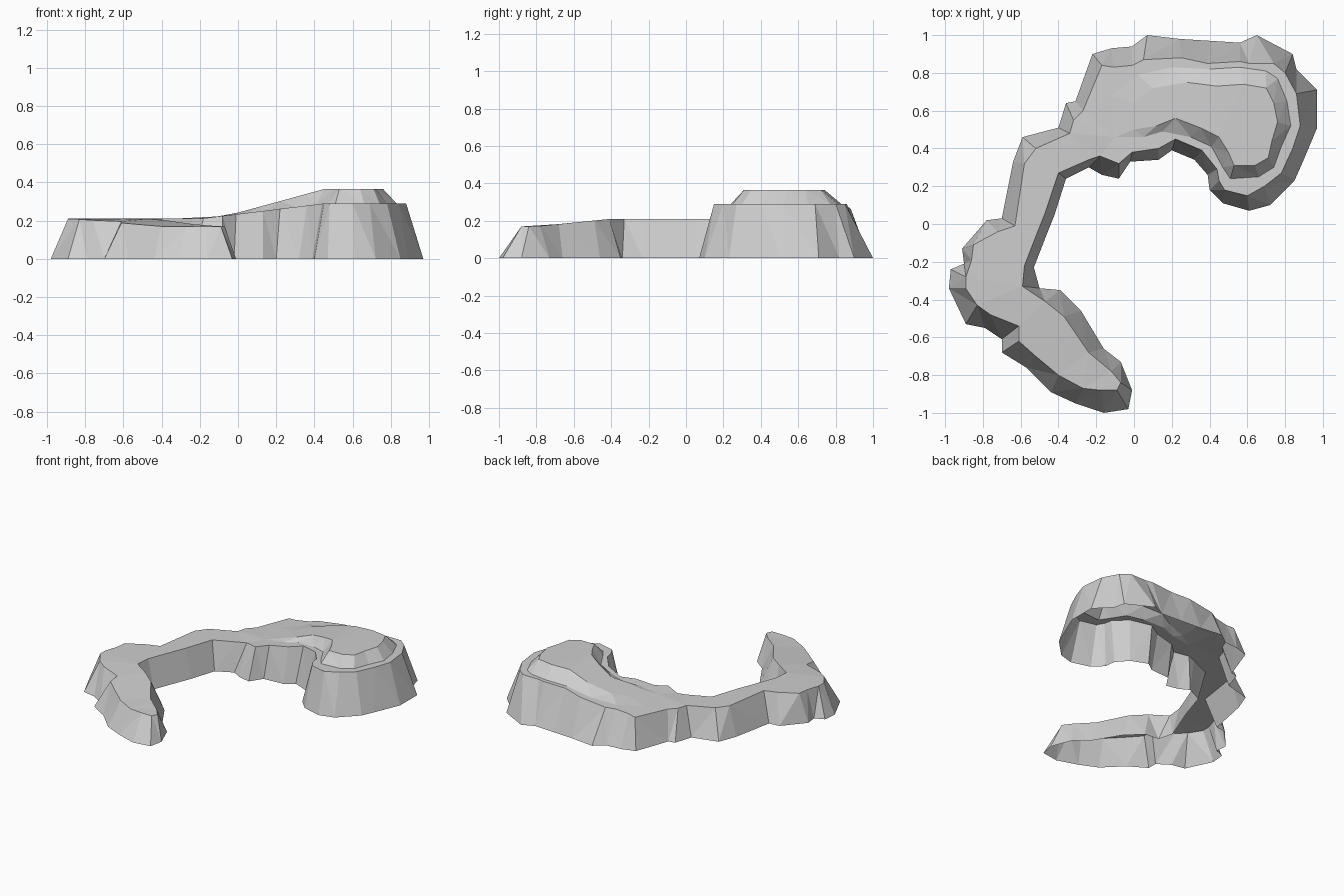
import bpy
import bmesh
from mathutils import Vector
from mathutils.geometry import delaunay_2d_cdt

default_cube = bpy.data.objects.get("Cube")
if default_cube:
    bpy.data.objects.remove(default_cube, do_unlink=True)

# Foot of the cliff on the ground, clockwise from the north-west corner
BASE_OUTLINE = [
    (-.22, .90), (-.12, .93), (-.01, .94), (.07, 1.0), (.24, .98), (.40, .97),
    (.56, .96), (.65, 1.0), (.84, .90), (.86, .82), (.97, .71), (.97, .51),
    (.89, .32), (.85, .23), (.72, .10), (.61, .07), (.47, .11), (.40, .18),
    (.39, .26), (.32, .34), (.20, .39), (.13, .34), (-.02, .33), (-.08, .24),
    (-.17, .26), (-.24, .30), (-.36, .24), (-.42, .05), (-.46, -.05),
    (-.53, -.23), (-.50, -.34), (-.39, -.35), (-.28, -.46), (-.16, -.66),
    (-.07, -.73), (-.01, -.88), (-.03, -.98), (-.16, -1.0), (-.31, -.95),
    (-.44, -.89), (-.57, -.76), (-.70, -.68), (-.70, -.61), (-.79, -.55),
    (-.89, -.53), (-.98, -.34), (-.97, -.24), (-.90, -.21), (-.91, -.13),
    (-.78, .02), (-.70, .03), (-.64, .33), (-.59, .46), (-.40, .51),
    (-.36, .64), (-.31, .65),
]

# Upper rim of the cliff, one point above each foot point
RIM_OUTLINE = [
    (-.17, .84), (-.11, .83), (-.01, .84), (.05, .87), (.25, .88), (.39, .85),
    (.56, .86), (.61, .85), (.74, .85), (.80, .80), (.86, .69), (.88, .52),
    (.84, .40), (.78, .27), (.69, .20), (.60, .15), (.48, .18), (.45, .23),
    (.44, .29), (.36, .39), (.22, .45), (.13, .40), (-.01, .38), (-.08, .32),
    (-.18, .36), (-.24, .34), (-.40, .27), (-.47, .06), (-.51, -.04),
    (-.58, -.22), (-.59, -.33), (-.47, -.41), (-.37, -.49), (-.24, -.68),
    (-.12, -.78), (-.07, -.84), (-.09, -.88), (-.17, -.88), (-.27, -.87),
    (-.40, -.80), (-.52, -.70), (-.61, -.62), (-.61, -.54), (-.76, -.48),
    (-.83, -.43), (-.89, -.34), (-.89, -.28), (-.86, -.19), (-.85, -.11),
    (-.72, -.04), (-.63, -.01), (-.58, .32), (-.52, .40), (-.34, .48),
    (-.32, .55), (-.27, .60),
]

# Foot and crest of the raised terrace on the large end
TERRACE_FOOT = [
    (-.10, .46), (.05, .46), (.15, .49), (.30, .46), (.41, .41), (.47, .30),
    (.51, .24), (.66, .25), (.74, .30), (.78, .41), (.83, .52), (.81, .65),
    (.76, .77), (.70, .81), (.56, .83), (.40, .82), (.20, .83), (.02, .79),
    (-.12, .68),
]
TERRACE_CREST = [
    (.0, .50), (.12, .52), (.22, .56), (.35, .51), (.45, .46), (.50, .38),
    (.53, .31), (.64, .31), (.71, .35), (.73, .44), (.76, .54), (.74, .64),
    (.70, .72), (.58, .74), (.44, .73), (.28, .75), (.10, .72), (.0, .64),
]


def clamp(value):
    return max(0.0, min(1.0, value))


def ground_height(x, y):
    """Level of the cliff rim: low at the arm tip, high at the large end."""
    if y > 0:
        return .21 + .08 * clamp((x + .2) / .65)
    return .21 - .04 * clamp((-y - .4) / .4)


def crest_lift(x):
    """Extra height of the terrace, growing toward the large end."""
    return .075 * clamp((x + .05) / .5)


def make_material(name, colour):
    material = bpy.data.materials.new(name)
    material.use_nodes = True
    material.diffuse_color = colour
    shader = next(n for n in material.node_tree.nodes if n.type == 'BSDF_PRINCIPLED')
    shader.inputs["Base Color"].default_value = colour
    shader.inputs["Roughness"].default_value = .9
    return material


def make_object(name, bm, material):
    bmesh.ops.triangulate(bm, faces=bm.faces[:])
    mesh = bpy.data.meshes.new(name)
    bm.to_mesh(mesh)
    bm.free()
    mesh.materials.append(material)
    part = bpy.data.objects.new(name, mesh)
    bpy.context.collection.objects.link(part)
    return part


def build_walls(material):
    """Sloping rock faces between the foot and the rim, open underneath."""
    bm = bmesh.new()
    foot = [bm.verts.new((x, y, 0)) for x, y in BASE_OUTLINE]
    rim = [bm.verts.new((x, y, ground_height(x, y))) for x, y in RIM_OUTLINE]
    for i in range(len(foot)):
        j = (i + 1) % len(foot)
        bm.faces.new((foot[j], foot[i], rim[i], rim[j]))
    return make_object("cliff_walls", bm, material)


def build_top(material):
    """Walkable surface, creased along the foot and crest of the terrace."""
    points, edges = [], []
    for loop in (RIM_OUTLINE, TERRACE_FOOT, TERRACE_CREST):
        start, count = len(points), len(loop)
        points += [Vector(p) for p in loop]
        edges += [(start + i, start + (i + 1) % count) for i in range(count)]
    first_crest = len(points) - len(TERRACE_CREST)
    verts, _, faces, sources, _, _ = delaunay_2d_cdt(points, edges, [], 1, 1e-5)

    bm = bmesh.new()
    surface = []
    for (x, y), origin in zip(verts, sources):
        z = ground_height(x, y)
        if any(index >= first_crest for index in origin):
            z += crest_lift(x)
        surface.append(bm.verts.new((x, y, z)))
    for face in faces:
        bm.faces.new([surface[i] for i in face])
    bm.normal_update()
    for face in bm.faces:
        if face.normal.z < 0:
            face.normal_flip()
    return make_object("cliff_top", bm, material)


rock = make_material("pale_grey_rock", (.62, .62, .62, 1))
build_walls(rock)
build_top(rock)
